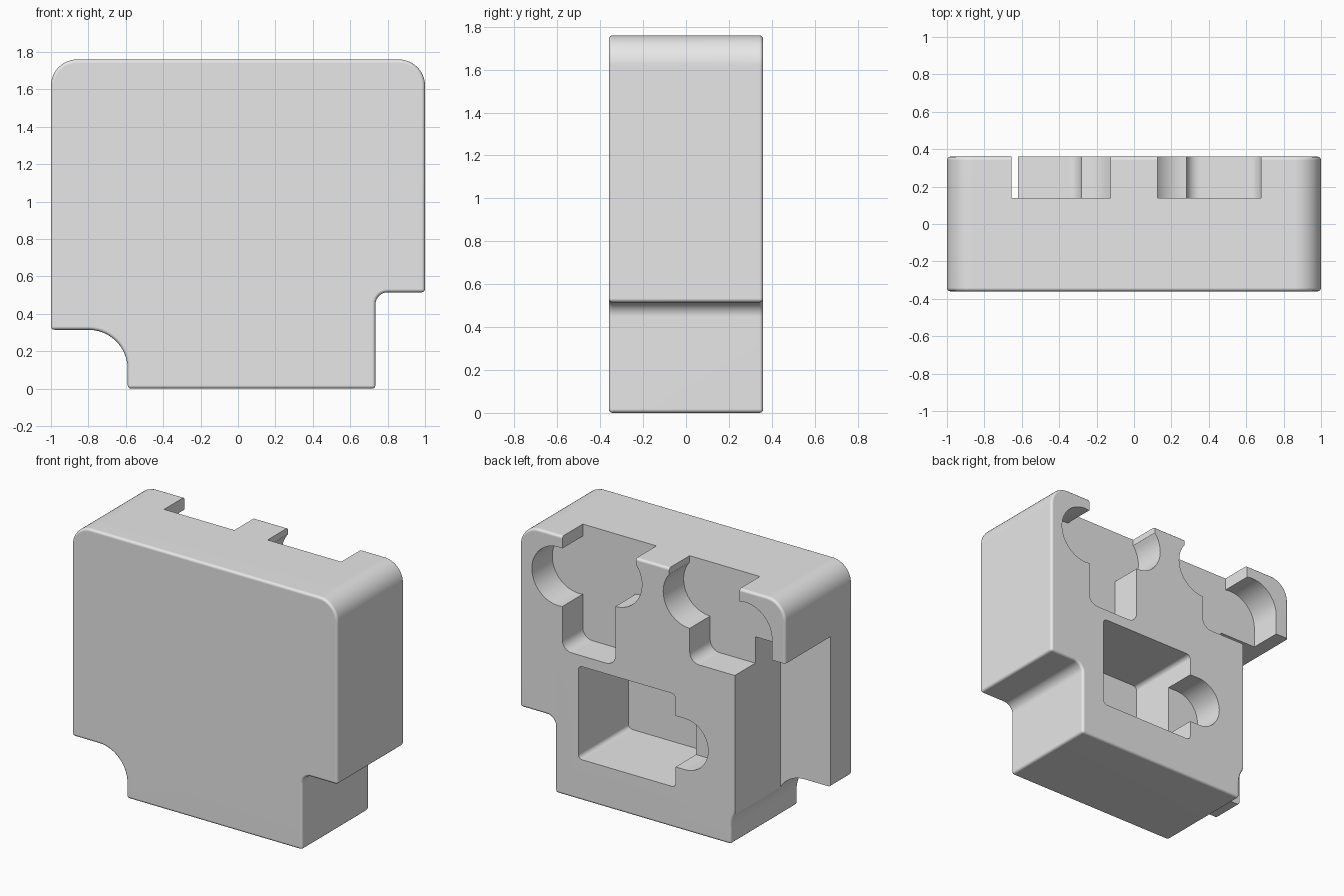
import bpy, bmesh
from math import sin, cos, asin, radians, degrees

cube = bpy.data.objects.get("Cube")
if cube:
    bpy.data.objects.remove(cube, do_unlink=True)

grey = bpy.data.materials.new("light_grey")
grey.use_nodes = True
grey.diffuse_color = (0.8, 0.8, 0.8, 1)
grey.node_tree.nodes["Principled BSDF"].inputs["Base Color"].default_value = (0.8, 0.8, 0.8, 1)

BACK = 0.36       # half depth of the block
SHELF = 0.14      # floor of the shallow pockets
OPEN = 0.6        # cutters run out past the back


def arc(cx, cz, r, start, end, steps=12):
    """Points on an arc in the x-z plane, angles in degrees."""
    angles = [radians(start + (end - start) * i / steps) for i in range(steps + 1)]
    return [(cx + r * cos(a), cz + r * sin(a)) for a in angles]


def prism(name, outline, y0, y1):
    """Extrude an x-z outline from y0 to y1."""
    bm = bmesh.new()
    face = bm.faces.new([bm.verts.new((x, y0, z)) for x, z in outline])
    moved = bmesh.ops.extrude_face_region(bm, geom=[face])["geom"]
    verts = [v for v in moved if isinstance(v, bmesh.types.BMVert)]
    bmesh.ops.translate(bm, verts=verts, vec=(0, y1 - y0, 0))
    bmesh.ops.recalc_face_normals(bm, faces=bm.faces)
    mesh = bpy.data.meshes.new(name)
    bm.to_mesh(mesh)
    bm.free()
    mesh.materials.append(grey)
    obj = bpy.data.objects.new(name, mesh)
    bpy.context.scene.collection.objects.link(obj)
    return obj


def rounded_rect(x0, x1, z0, z1, r):
    return (arc(x0 + r, z0 + r, r, 180, 270, 4) + arc(x1 - r, z0 + r, r, 270, 360, 4)
            + arc(x1 - r, z1 - r, r, 0, 90, 4) + arc(x0 + r, z1 - r, r, 90, 180, 4))


# Block: rounded top, stepped right foot, scooped left foot
block_outline = (
    [(-1, 0.315)] + arc(-0.8, 0.105, 0.21, 90, 0) + [(-0.59, 0), (0.735, 0)]
    + arc(0.8, 0.45, 0.065, 180, 90, 8) + [(1, 0.515)]
    + arc(0.86, 1.62, 0.14, 0, 90) + arc(-0.86, 1.62, 0.14, 90, 180))
block = prism("block", block_outline, -BACK, BACK)
bevel = block.modifiers.new("soft_edges", "BEVEL")
bevel.width = 0.018
bevel.segments = 3
bevel.limit_method = "ANGLE"
bevel.angle_limit = radians(35)

# Shallow top pockets: an inner and an outer round joined by a throat
R, CORNER, TOP = 0.2, 0.07, 1.9


def inner_side(floor):
    throat = 180 - degrees(asin((R ** 2 - 0.155 ** 2) ** 0.5 / R))
    return ([(0.125, TOP)] + arc(0.28, 1.59, R, throat, 270, 16)
            + arc(0.28 + CORNER, floor + CORNER, CORNER, 180, 270, 6))


lip = degrees(asin(0.03 / R))
closed_pocket = (inner_side(0.985) + arc(0.68 - CORNER, 0.985 + CORNER, CORNER, 270, 360, 6)
                 + arc(0.71, 1.48, R, 270 - lip, 450 + lip, 24) + [(0.68, TOP)])
open_pocket = (inner_side(1.16) + [(0.9, 1.16)]
               + arc(0.7, 1.48, R, 0, 90 + degrees(asin(0.045 / R)), 16) + [(0.655, TOP)])
open_pocket = [(-x, z) for x, z in open_pocket]

side_recess = [(-1.2, -0.2), (-0.62, -0.2), (-0.62, 1.34), (-1.2, 1.34)]
keyhole = [(0.1, 0.42), (0.1, 0.765)] + arc(-0.245, 0.592, 0.174, 90, 270, 20)

cutters = [
    prism("closed_pocket_cutter", closed_pocket, SHELF, OPEN),
    prism("open_pocket_cutter", open_pocket, SHELF, OPEN),
    prism("side_recess_cutter", side_recess, -0.13, OPEN),
    prism("deep_pocket_cutter", rounded_rect(-0.174, 0.56, 0.278, 0.912, 0.03), -0.18, OPEN),
    prism("keyhole_cutter", keyhole, SHELF, OPEN),
]
for cutter in cutters:
    cutter.hide_render = True
    cut = block.modifiers.new(cutter.name, "BOOLEAN")
    cut.operation = "DIFFERENCE"
    cut.solver = "EXACT"
    cut.object = cutter

# Bake the cuts and drop the helpers
depsgraph = bpy.context.evaluated_depsgraph_get()
baked = bpy.data.meshes.new_from_object(block.evaluated_get(depsgraph))
block.modifiers.clear()
block.data = baked
for cutter in cutters:
    bpy.data.objects.remove(cutter, do_unlink=True)

# Smooth rounds with crisp corners
bpy.ops.object.select_all(action="DESELECT")
block.select_set(True)
bpy.context.view_layer.objects.active = block
bpy.ops.object.shade_smooth_by_angle(angle=radians(35))
weighted = block.modifiers.new("flat_faces", "WEIGHTED_NORMAL")
weighted.keep_sharp = True
